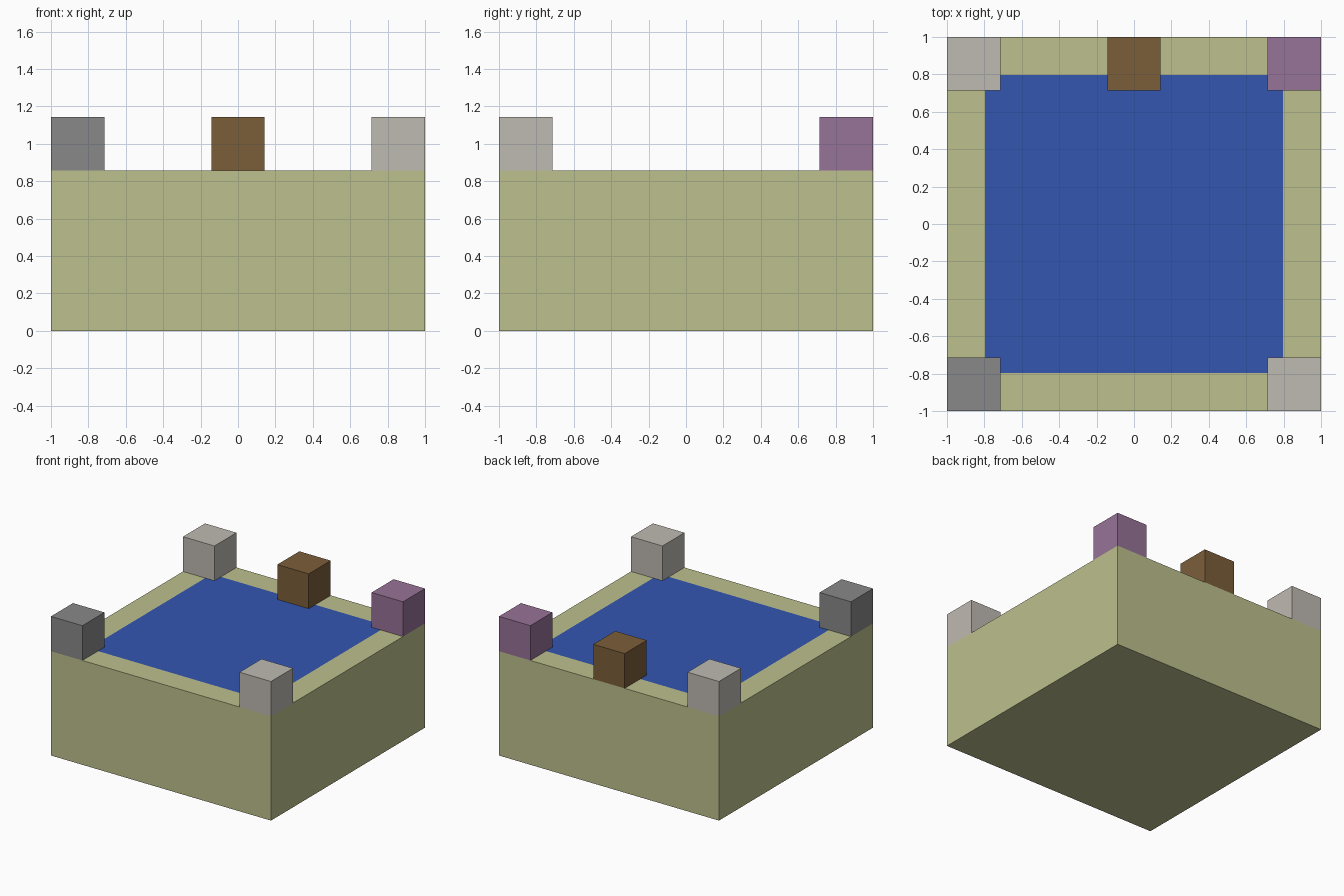
import bpy
import bmesh

default = bpy.data.objects.get("Cube")
if default:
    bpy.data.objects.remove(default, do_unlink=True)

U = 2 / 7          # one block edge
BASE_H = 3 * U     # height of the ground slab


def make_material(name, rgb):
    """Flat material from 0-255 display colour, stored as linear."""
    linear = [((c / 255 + 0.055) / 1.055) ** 2.4 for c in rgb]
    mat = bpy.data.materials.new(name)
    mat.use_nodes = True
    mat.diffuse_color = (*linear, 1)
    bsdf = mat.node_tree.nodes["Principled BSDF"]
    bsdf.inputs["Base Color"].default_value = (*linear, 1)
    return mat


sand = make_material("sand", (189, 192, 141))
water = make_material("water_blue", (51, 86, 176))
pale_stone = make_material("pale_stone", (191, 186, 178))
dark_stone = make_material("dark_stone", (135, 137, 135))
wood = make_material("wood_brown", (123, 94, 58))
purple = make_material("purple", (151, 115, 151))


def make_box(name, size, centre, mats, edit=None):
    bm = bmesh.new()
    bmesh.ops.create_cube(bm, size=1)
    bmesh.ops.scale(bm, vec=size, verts=bm.verts)
    bm.normal_update()
    if edit:
        edit(bm)
    mesh = bpy.data.meshes.new(name)
    bm.to_mesh(mesh)
    bm.free()
    for mat in mats:
        mesh.materials.append(mat)
    obj = bpy.data.objects.new(name, mesh)
    obj.location = centre
    bpy.context.collection.objects.link(obj)
    return obj


def inset_pool(bm):
    """Inset the top face one block wide; its middle is the water."""
    top = max(bm.faces, key=lambda f: f.calc_center_median().z)
    bmesh.ops.inset_region(bm, faces=[top], thickness=U)
    top.material_index = 1


# Ground slab with flush pool
make_box("ground_with_pool", (2, 2, BASE_H), (0, 0, BASE_H / 2),
         [sand, water], inset_pool)

# Blocks standing on the rim: side, depth direction, material
blocks = {
    "front_right_block": (-1, -1, dark_stone),
    "front_left_block": (1, -1, pale_stone),
    "back_right_block": (-1, 1, pale_stone),
    "back_left_block": (1, 1, purple),
    "back_middle_block": (0, 1, wood),
}
reach = 1 - U / 2
for name, (sx, sy, mat) in blocks.items():
    make_box(name, (U, U, U), (sx * reach, sy * reach, BASE_H + U / 2), [mat])
